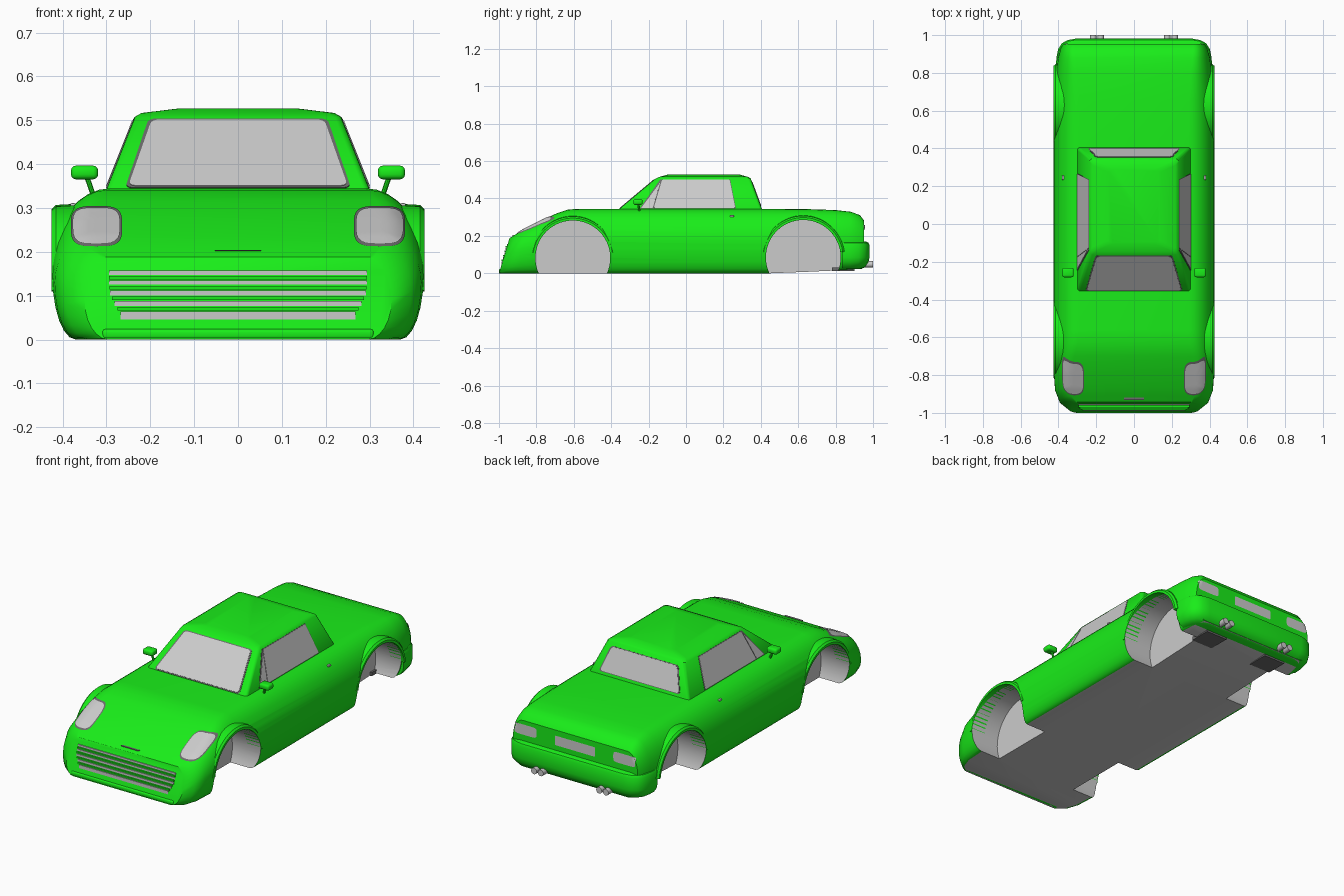
import bpy, bmesh, math
from mathutils import Vector, Matrix
from mathutils.bvhtree import BVHTree

if "Cube" in bpy.data.objects:
    bpy.data.objects.remove(bpy.data.objects["Cube"])


def material(name, rgb):
    m = bpy.data.materials.new(name)
    m.diffuse_color = (*rgb, 1)
    m.use_nodes = True
    m.node_tree.nodes["Principled BSDF"].inputs["Base Color"].default_value = m.diffuse_color
    return m


GREEN = material("green_paint", (0.01, 0.85, 0.01))
GREY = material("plain_grey", (0.6, 0.6, 0.6))
DARK = material("dark_trim", (0.15, 0.15, 0.15))


def finish(name, bm, mats, angle=35):
    bmesh.ops.recalc_face_normals(bm, faces=bm.faces)
    me = bpy.data.meshes.new(name)
    bm.to_mesh(me)
    bm.free()
    for m in mats:
        me.materials.append(m)
    ob = bpy.data.objects.new(name, me)
    bpy.context.collection.objects.link(ob)
    bpy.ops.object.select_all(action='DESELECT')
    ob.select_set(True)
    bpy.context.view_layer.objects.active = ob
    bpy.ops.object.shade_smooth_by_angle(angle=math.radians(angle))
    return ob


def loft(rings, closed=True):
    """Capped skin through rings of equal point count."""
    bm = bmesh.new()
    rows = [[bm.verts.new(p) for p in r] for r in rings]
    n = len(rows[0])
    for a, b in zip(rows, rows[1:]):
        for j in range(n):
            f = bm.faces.new((a[j], a[(j + 1) % n], b[(j + 1) % n], b[j]))
            f.material_index = 1 if closed and j == n - 1 else 0
    bm.faces.new(rows[0])
    bm.faces.new(rows[-1])
    return bm


def box(name, centre, size, mat, bevel=0):
    bm = bmesh.new()
    bmesh.ops.create_cube(bm, size=1, matrix=Matrix.Translation(centre) @ Matrix.Diagonal((*size, 1)))
    if bevel:
        bmesh.ops.bevel(bm, geom=bm.edges[:], offset=bevel, segments=3, profile=0.5, affect='EDGES')
    return finish(name, bm, [mat])


def tube(name, a, b, r, mat, sides=16):
    a, b = Vector(a), Vector(b)
    bm = bmesh.new()
    mx = Matrix.Translation((a + b) / 2) @ (b - a).to_track_quat('Z', 'Y').to_matrix().to_4x4()
    bmesh.ops.create_cone(bm, cap_ends=True, segments=sides, radius1=r, radius2=r, depth=(b - a).length, matrix=mx)
    return finish(name, bm, [mat])


# Body: cross sections (y, backward lean, half width, shoulder x, top z, waist z, bottom z)
SECTIONS = [
    (-1.0, .30, .350, .300, .188, .09, 0), (-.965, .26, .395, .322, .208, .11, 0),
    (-.90, .15, .418, .332, .236, .13, 0), (-.78, 0, .425, .330, .278, .15, 0),
    (-.70, 0, .425, .315, .317, .16, 0), (-.63, 0, .425, .297, .341, .165, 0),
    (-.56, 0, .425, .29, .345, .17, 0), (.45, 0, .425, .29, .345, .17, 0),
    (.65, 0, .424, .29, .343, .17, .008), (.80, 0, .412, .30, .338, .17, .015),
    (.88, 0, .402, .31, .329, .17, .02), (.93, 0, .388, .315, .311, .17, .025),
    (.953, 0, .376, .315, .280, .17, .03)]


def section(y, lean, w, xs, zt, zm, zb):
    half = []
    for i in range(6):
        t = i / 6 * math.pi / 2
        half.append((w - .055 + .055 * math.sin(t), zm - (zm - zb) * math.cos(t)))
    for i in range(9):
        t = i / 8 * math.pi / 2
        half.append((xs + (w - xs) * math.cos(t), zm + (zt - zm) * math.sin(t)))
    return [Vector((x, y + lean * z, z)) for x, z in half] + [Vector((-x, y + lean * z, z)) for x, z in half[::-1]]


body = finish("body", loft([section(*s) for s in SECTIONS]), [GREEN, GREY])

# Wheel wells cut from the body
AXLES = [(-.605, .082), (.627, .085)]
bm = bmesh.new()
for y, z in AXLES:
    for s in (-1, 1):
        bmesh.ops.create_cone(bm, cap_ends=True, segments=56, radius1=.2, radius2=.2, depth=.3,
                              matrix=Matrix.Translation((s * .40, y, z)) @ Matrix.Rotation(math.pi / 2, 4, 'Y'))
for f in bm.faces:
    f.material_index = 1
cutter = finish("wheel_well_cutter", bm, [GREEN, GREY])
cutter.hide_render = True
mod = body.modifiers.new("wells", 'BOOLEAN')
mod.operation, mod.object, mod.solver = 'DIFFERENCE', cutter, 'EXACT'
bpy.context.view_layer.objects.active = body
bpy.ops.object.modifier_apply(modifier=mod.name)
bpy.data.objects.remove(cutter)
bpy.context.view_layer.objects.active = body
body.select_set(True)
bpy.ops.object.shade_smooth_by_angle(angle=math.radians(35))

# Arch flares
for y, z in AXLES:
    for s in (-1, 1):
        rings = []
        for i in range(33):
            t = math.radians(8 + 164 * i / 32)
            rings.append([(s * x, y + r * math.cos(t), z + r * math.sin(t))
                          for x, r in ((.34, .2), (.425, .2), (.425, .213), (.415, .222), (.34, .226))])
        finish("arch_flare", loft(rings, False), [GREEN])

# Rear bumper wrapping around the tail
plan = [(.413, .835), (.411, .88), (.402, .925), (.382, .957), (.35, .974), (.31, .981)]
plan = plan + [(-x, y) for x, y in plan[::-1]]
rings = []
for z, d in ((.022, .045), (.035, .022), (.06, .005), (.085, 0), (.15, 0), (.163, .006), (.170, .02)):
    rings.append([(x * (1 - d / .42), y - d * (y - .835) / .146, z) for x, y in plan])
finish("rear_bumper", loft(rings, False), [GREEN])

# Cabin: sloped sides and a gently crowned roof
levels = [(.30, -.36, .408, .335), (.30, -.355, .405, .345), (.235, -.16, .345, .508),
          (.215, -.135, .325, .518), (.135, -.10, .29, .527)]
bm = loft([[(-x, a, z), (x, a, z), (x, b, z), (-x, b, z)] for x, a, b, z in levels], False)
corners = [e for e in bm.edges if abs(e.verts[0].co.z - e.verts[1].co.z) > .005]
bmesh.ops.bevel(bm, geom=corners, offset=.014, segments=4, profile=0.5, affect='EDGES')
finish("cabin", bm, [GREEN], 40)


# Windows: flat rounded panels lying on the cabin planes
def panel(name, pts, out, lift, mat, radius):
    pts = [Vector(p) for p in pts]
    n = (pts[1] - pts[0]).cross(pts[2] - pts[0]).normalized()
    if n.dot(Vector(out)) < 0:
        n = -n
    bm = bmesh.new()
    bm.faces.new([bm.verts.new(p + n * lift) for p in pts])
    bmesh.ops.bevel(bm, geom=bm.verts[:], offset=radius, segments=4, profile=0.5, affect='VERTICES')
    f = bmesh.ops.extrude_face_region(bm, geom=bm.faces[:])
    bmesh.ops.translate(bm, vec=-n * (lift + .002), verts=[v for v in f['geom'] if isinstance(v, bmesh.types.BMVert)])
    return finish(name, bm, [mat])


def slope(lo, hi, z):
    return lo + (hi - lo) * (z - .345) / .163


def end_window(name, lo, hi, xb, xt, zb, zt, out):
    for part, g, lift, mat in (("_frame", .007, .002, DARK), ("_glass", 0, .0035, GREY)):
        pts = [(x, slope(lo, hi, z), z) for x, z in
               ((-xb - g, zb - g / 2), (xb + g, zb - g / 2), (xt + g, zt + g / 2), (-xt - g, zt + g / 2))]
        panel(name + part, pts, out, lift, mat, .015)


end_window("windshield", -.355, -.16, .250, .197, .349, .499, (0, -1, 0))
end_window("rear_window", .405, .345, .238, .196, .362, .485, (0, 1, 0))
for s in (-1, 1):
    for name, lift, mat, r, shape in (
            ("side_frame", .0015, DARK, .004, [(-.247, .346), (.267, .346), (.236, .502), (-.137, .502)]),
            ("side_glass", .003, GREY, .004, [(-.172, .349), (.263, .349), (.233, .499), (-.128, .499)]),
            ("quarter_glass", .003, GREY, .002, [(-.239, .349), (-.178, .349), (-.138, .485)])):
        panel(name, [(s * slope(.30, .235, z), y, z) for y, z in shape], (s, 0, 0), lift, mat, r)

# Lamps and plate: rounded patches projected onto the body
tree = BVHTree.FromObject(body, bpy.context.evaluated_depsgraph_get())


def patch(name, cx, cz, hx, hz, side, lift, mat, power=4.0):
    bm = bmesh.new()

    def hit(x, z):
        p, n, _, _ = tree.ray_cast(Vector((x, side * 2, z)), Vector((0, -side, 0)))
        return bm.verts.new(p + n * lift if p else (x, side * .9, z))

    mid, prev = hit(cx, cz), None
    for k in range(1, 7):
        ring = []
        for i in range(40):
            c, s = math.cos(i * math.pi / 20), math.sin(i * math.pi / 20)
            ring.append(hit(cx + hx * k / 6 * math.copysign(abs(c) ** (2 / power), c),
                            cz + hz * k / 6 * math.copysign(abs(s) ** (2 / power), s)))
        for i in range(40):
            j = (i + 1) % 40
            bm.faces.new((prev[i], ring[i], ring[j], prev[j]) if prev else (mid, ring[i], ring[j]))
        prev = ring
    return finish(name, bm, [mat])


for s in (-1, 1):
    patch("headlight_rim", s * .322, .257, .058, .046, -1, .002, DARK, 3.5)
    patch("headlight", s * .322, .257, .053, .041, -1, .004, GREY, 3.5)
    patch("tail_light", s * .297, .232, .066, .028, 1, .003, GREY, 6)
patch("rear_plate", 0, .225, .12, .026, 1, .003, GREY, 30)

# Grille slots with slats between them
for z, h, w in ((.152, .010, .294), (.130, .009, .294), (.106, .011, .292), (.082, .011, .282), (.055, .018, .268)):
    box("grille_slot", (0, -1 + .3 * z + .006, z), (2 * w, .018, h), GREY)
for z, w in ((.141, .294), (.118, .293), (.094, .287), (.070, .275)):
    box("grille_slat", (0, -1 + .3 * z + .004, z), (2 * w, .022, .008), GREEN)
box("front_lip", (0, -.985, .012), (.62, .03, .024), GREEN, .008)
box("hood_seam", (0, -.925, .203), (.105, .012, .003), DARK)

# Mirrors, door handles, twin exhausts and mufflers
for s in (-1, 1):
    tube("mirror_stalk", (s * .332, -.25, .335), (s * .345, -.255, .372), .006, GREEN, 10)
    box("mirror", (s * .350, -.257, .381), (.062, .05, .031), GREEN, .011)
    box("door_handle", (s * .376, .245, .306), (.012, .022, .010), GREY, .003)
    for x in (.176, .216):
        tube("exhaust_tip", (s * x, .88, .048), (s * x, 1.0, .048), .017, GREY)
    box("muffler", (s * .195, .84, .022), (.13, .12, .02), DARK)
